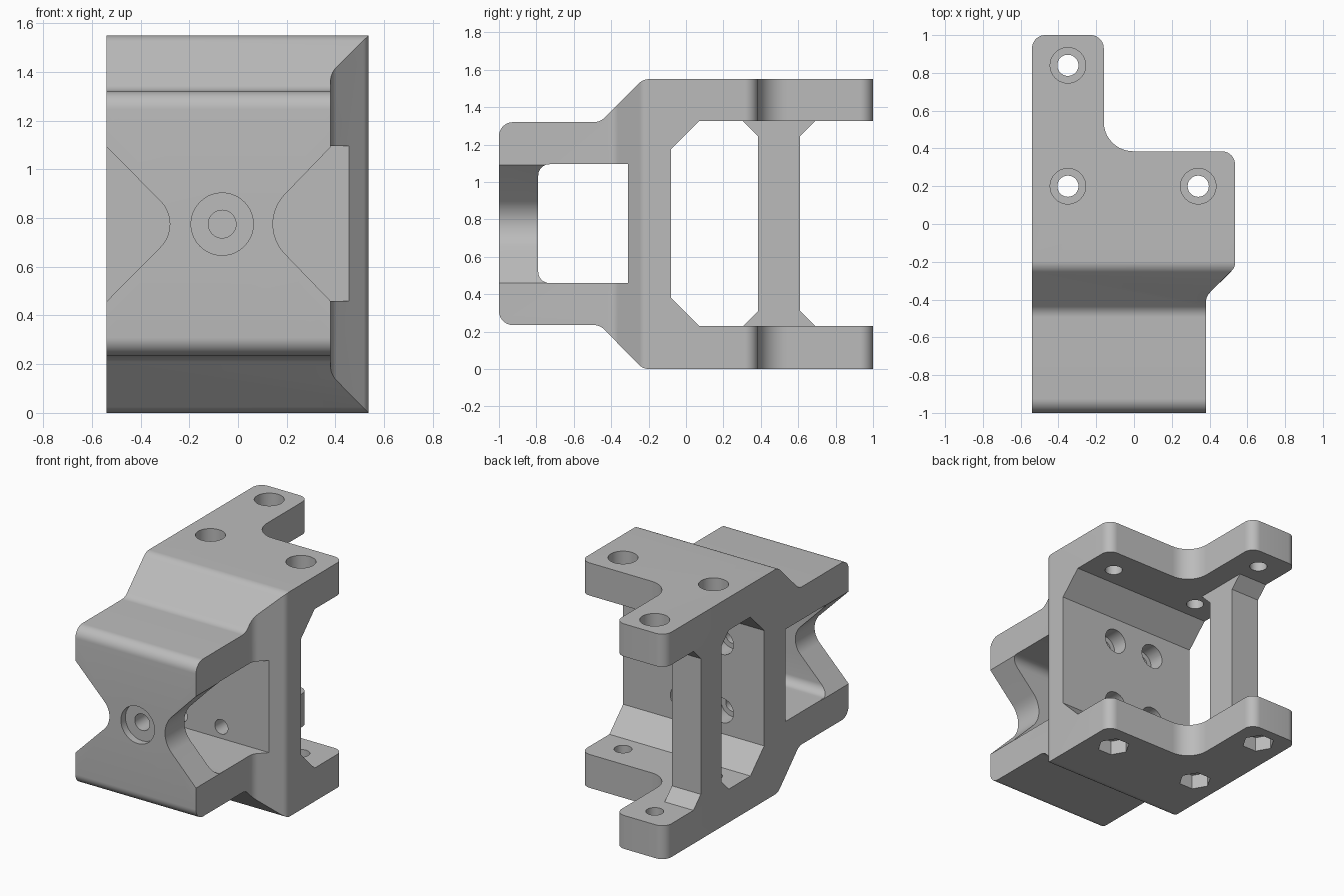
import bpy, bmesh, math
from mathutils import Vector

if "Cube" in bpy.data.objects:
    bpy.data.objects.remove(bpy.data.objects["Cube"], do_unlink=True)

grey = bpy.data.materials.new("light grey")
grey.use_nodes = True
COLOUR = (0.5, 0.5, 0.5, 1)
grey.diffuse_color = COLOUR
grey.node_tree.nodes["Principled BSDF"].inputs["Base Color"].default_value = COLOUR


def rounded(corners, steps=10):
    """Closed 2D outline from (a, b, radius) corners."""
    out = []
    n = len(corners)
    for i, (a, b, r) in enumerate(corners):
        p = Vector((a, b))
        if not r:
            out.append(p)
            continue
        u = (Vector(corners[i - 1][:2]) - p).normalized()
        v = (Vector(corners[(i + 1) % n][:2]) - p).normalized()
        half = u.angle(v) / 2
        centre = p + (u + v).normalized() * r / math.sin(half)
        start = p + u * r / math.tan(half) - centre
        end = p + v * r / math.tan(half) - centre
        sweep = math.pi - 2 * half
        for k in range(steps + 1):
            t = k / steps
            out.append(centre + (start * math.sin((1 - t) * sweep)
                                 + end * math.sin(t * sweep)) / math.sin(sweep))
    return out


def ngon(a, b, r, sides=40):
    return [Vector((a + r * math.cos(math.tau * k / sides),
                    b + r * math.sin(math.tau * k / sides))) for k in range(sides)]


def prism(name, outline, axis, lo, hi):
    """Extrude a 2D outline along one axis."""
    place = {"x": lambda p, t: (t, p[0], p[1]),
             "y": lambda p, t: (p[0], t, p[1]),
             "z": lambda p, t: (p[0], p[1], t)}[axis]
    bm = bmesh.new()
    low = [bm.verts.new(place(p, lo)) for p in outline]
    high = [bm.verts.new(place(p, hi)) for p in outline]
    bm.faces.new(low)
    bm.faces.new(high)
    for i in range(len(low)):
        bm.faces.new((low[i - 1], low[i], high[i], high[i - 1]))
    bmesh.ops.recalc_face_normals(bm, faces=bm.faces)
    mesh = bpy.data.meshes.new(name)
    bm.to_mesh(mesh)
    bm.free()
    mesh.materials.append(grey)
    obj = bpy.data.objects.new(name, mesh)
    bpy.context.collection.objects.link(obj)
    return obj


helpers = []


def combine(target, tool, operation="DIFFERENCE"):
    mod = target.modifiers.new(tool.name, "BOOLEAN")
    mod.operation, mod.solver, mod.object = operation, "EXACT", tool
    tool.hide_render = True
    helpers.append(tool)


MID = 0.775           # mid height
CENTRE = -0.065       # x of the front hole
PLATE_LOW, PLATE_HIGH, TOP = 0.23, 1.325, 1.55

# Main bracket: side profile crossed with plan outline
upper = [(1.1, PLATE_HIGH, 0), (1.1, TOP, 0), (-0.23, TOP, 0.08),
         (-0.46, 1.32, 0.08), (-1, 1.32, 0.075)]
lower = [(-1, 0.235, 0.075), (-0.46, 0.235, 0.08), (-0.23, 0, 0.08),
         (1.1, 0, 0), (1.1, PLATE_LOW, 0)]
inner = [(0.07, PLATE_LOW, 0), (-0.08, 0.38, 0), (-0.08, 1.175, 0), (0.07, PLATE_HIGH, 0)]
bracket = prism("bracket_body", rounded(upper + lower + inner), "x", -1, 1)

plan = prism("plan_outline", rounded([
    (-0.54, -1.1, 0), (0.38, -1.1, 0), (0.38, -0.385, 0.08), (0.535, -0.23, 0.06),
    (0.535, 0.385, 0.07), (-0.16, 0.385, 0.155), (-0.16, 1, 0.07), (-0.54, 1, 0.07),
]), "z", -0.2, 1.8)
combine(bracket, plan, "INTERSECT")

# Slot through the front block
combine(bracket, prism("slot_cutter", rounded([
    (-0.79, 0.46, 0.06), (-0.31, 0.46, 0), (-0.31, 1.095, 0), (-0.79, 1.095, 0.06),
]), "x", -1, 1))

# V notches on both sides of the front wall
for side, edge, apex, radius in (("right", -0.54, -0.225, 0.135),
                                 ("left", 0.382, 0.075, 0.176)):
    outer = edge + (edge - apex) / 3
    rise = 0.318 * 4 / 3
    combine(bracket, prism(side + "_notch_cutter", rounded([
        (outer, MID + rise, 0), (apex, MID, radius), (outer, MID - rise, 0),
    ], 16), "y", -1.2, -0.7))

# Front hole with shallow counterbore
combine(bracket, prism("front_bore", ngon(CENTRE, MID, 0.057), "y", -1.2, -0.7))
combine(bracket, prism("front_counterbore", ngon(CENTRE, MID, 0.128), "y", -1.2, -0.95))

# Four counterbored holes in the rear wall
for dx in (-0.155, 0.155):
    for dz in (-0.235, 0.235):
        x, z = CENTRE + dx, MID + dz
        combine(bracket, prism("wall_bore", ngon(x, z, 0.05), "y", -0.4, 0))
        combine(bracket, prism("wall_counterbore", ngon(x, z, 0.085), "y", -0.19, 0))

# Plate holes: round recess on top, hexagonal nut recess underneath
for x, y in ((-0.35, 0.84), (-0.35, 0.2), (0.34, 0.2)):
    combine(bracket, prism("plate_bore", ngon(x, y, 0.056), "z", -0.1, 1.7))
    combine(bracket, prism("screw_recess", ngon(x, y, 0.094), "z", 1.44, 1.7))
    combine(bracket, prism("nut_recess", ngon(x, y, 0.105, 6), "z", -0.1, 0.1))

# Bake the cuts and remove the helpers
bpy.context.view_layer.update()
graph = bpy.context.evaluated_depsgraph_get()
baked = bpy.data.meshes.new_from_object(bracket.evaluated_get(graph))
bracket.modifiers.clear()
bracket.data = baked
baked.materials.clear()
baked.materials.append(grey)
for face in baked.polygons:
    face.material_index = 0
for tool in helpers:
    bpy.data.objects.remove(tool, do_unlink=True)

# Pillar joining the two plates, flared at both ends
near, far, flare = 0.385, 0.61, 0.08
pillar = prism("rear_pillar", rounded([
    (near - flare, PLATE_LOW, 0), (far + flare, PLATE_LOW, 0),
    (far, PLATE_LOW + flare, 0), (far, PLATE_HIGH - flare, 0),
    (far + flare, PLATE_HIGH, 0), (near - flare, PLATE_HIGH, 0),
    (near, PLATE_HIGH - flare, 0), (near, PLATE_LOW + flare, 0),
]), "x", -0.54, -0.32)

# Smooth the rounded corners, keep the edges sharp
for obj in bpy.context.selected_objects:
    obj.select_set(False)
for obj in (bracket, pillar):
    obj.select_set(True)
    bpy.context.view_layer.objects.active = obj
bpy.ops.object.shade_smooth_by_angle(angle=math.radians(25))
